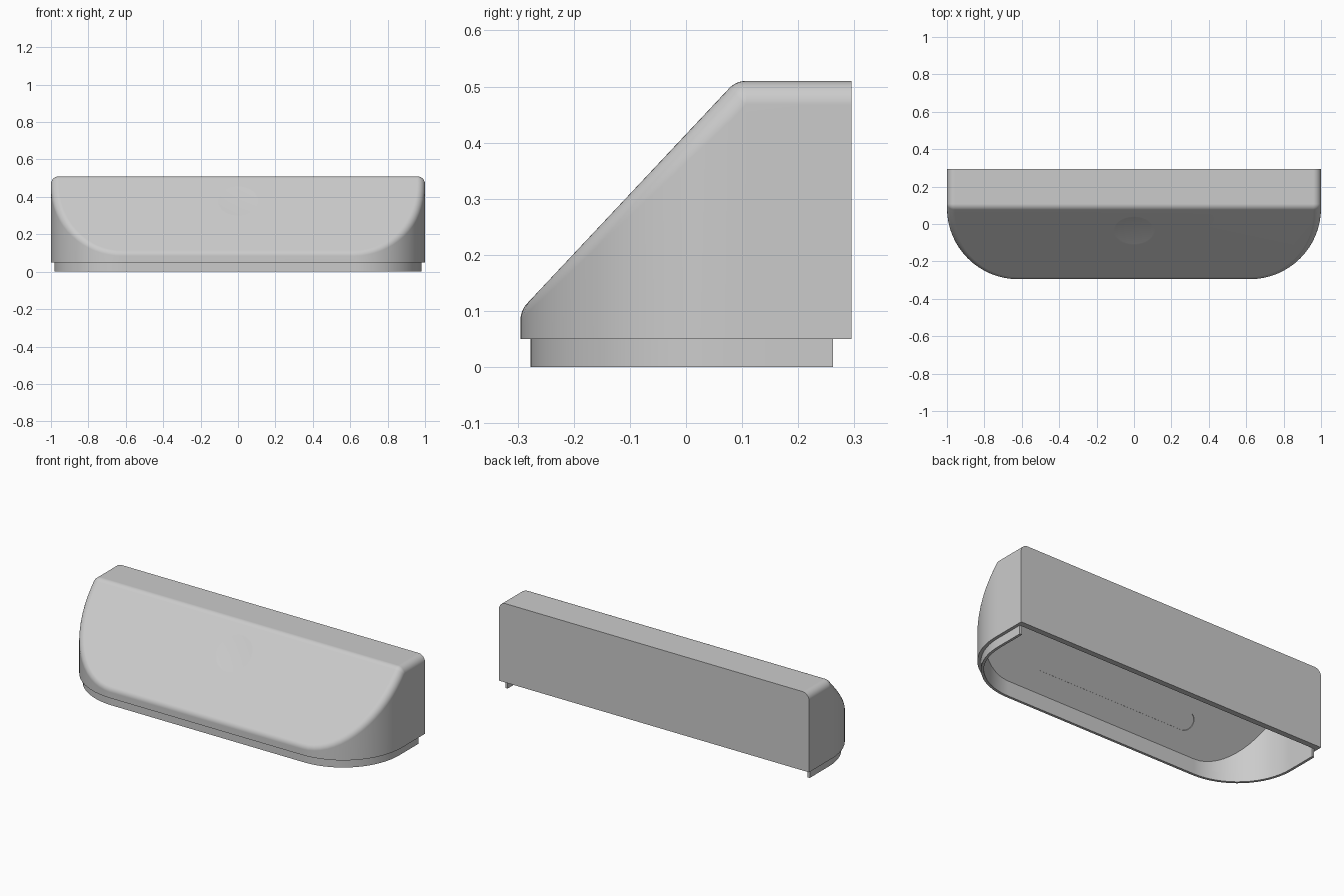
import bpy, bmesh, math
from mathutils import Matrix, Vector

cube = bpy.data.objects.get("Cube")
if cube:
    bpy.data.objects.remove(cube, do_unlink=True)

# Main dimensions
BACK, TOP, BASE = 0.295, 0.51, 0.05
CORNER, CX, CY = 0.38, 0.62, 0.085      # plan corner radius and centre
ROUND, WALL = 0.042, 0.033              # edge rounding, shell thickness
STEPS, ROLL = 16, 8                     # segments per corner, per rounded edge
GRADE, RISE = 1.065, 0.415              # front panel: z = RISE + GRADE * y
TILT = math.atan(GRADE)
UP = Vector((0, 0, 1))
NORMAL = Vector((0, -math.sin(TILT), math.cos(TILT)))

grey = bpy.data.materials.new("light_grey_plastic")
grey.use_nodes = True
grey.diffuse_color = (0.6, 0.6, 0.6, 1)
grey.node_tree.nodes["Principled BSDF"].inputs["Base Color"].default_value = (0.6, 0.6, 0.6, 1)


def make_object(name, bm):
    bmesh.ops.recalc_face_normals(bm, faces=bm.faces[:])
    mesh = bpy.data.meshes.new(name)
    bm.to_mesh(mesh)
    bm.free()
    mesh.materials.append(grey)
    obj = bpy.data.objects.new(name, mesh)
    bpy.context.scene.collection.objects.link(obj)
    return obj


def arc_directions():
    """Wall directions round the front corner on the -x side."""
    angles = [math.pi / 2 * i / STEPS for i in range(STEPS + 1)]
    return [Vector((-math.cos(a), -math.sin(a), 0)) for a in angles]


def outline(inset, back):
    """Plan outline from one back corner, round the front, to the other."""
    r = CORNER - inset
    half = [(-CX - r, back)] + [(-CX + r * d.x, CY + r * d.y) for d in arc_directions()]
    return half + [(-x, y) for x, y in reversed(half)]


def extrude(points, z0, z1):
    bm = bmesh.new()
    face = bm.faces.new([bm.verts.new((x, y, z0)) for x, y in points])
    new = bmesh.ops.extrude_face_region(bm, geom=[face])["geom"]
    bmesh.ops.translate(bm, vec=(0, 0, z1 - z0),
                        verts=[v for v in new if isinstance(v, bmesh.types.BMVert)])
    return bm


def panel_point(y, offset):
    """Point on the sloped panel at the given y, moved along its normal."""
    return Vector((0, y, RISE + GRADE * y)) + NORMAL * offset


def rounded_housing():
    """Wedge whose top and slope edges are rolled with a constant radius."""
    r = ROUND
    drop = RISE - r / math.cos(TILT)
    corner_y = (TOP - r - drop) / GRADE
    side, x = Vector((-1, 0, 0)), r - 1
    # Each station holds the rolling centre, wall direction and cap direction
    half = [(Vector((x, BACK, TOP - r)), side, UP)]
    for k in range(ROLL + 1):
        half.append((Vector((x, corner_y, TOP - r)), side, UP.slerp(NORMAL, k / ROLL)))
    for d in arc_directions():
        y = CY + (CORNER - r) * d.y
        half.append((Vector((-CX + (CORNER - r) * d.x, y, drop + GRADE * y)), d, NORMAL))
    flip = Matrix.Diagonal((-1, 1, 1))
    stations = half + [tuple(flip @ v for v in s) for s in reversed(half)]

    bm = bmesh.new()
    columns = []
    for centre, wall, cap in stations:
        foot = centre + wall * r
        foot.z = BASE
        column = [foot] + [centre + wall.slerp(cap, j / ROLL) * r for j in range(ROLL + 1)]
        columns.append([bm.verts.new(p) for p in column])
    for a, b in zip(columns, columns[1:]):
        for j in range(ROLL + 1):
            bm.faces.new((a[j], b[j], b[j + 1], a[j + 1]))
    rim = [c[-1] for c in columns]
    for i in range(ROLL + 1):                                  # top and its front roll
        bm.faces.new((rim[i], rim[i + 1], rim[-2 - i], rim[-1 - i]))
    bm.faces.new(rim[ROLL + 1:len(rim) - ROLL - 1])            # sloped panel
    bm.faces.new(columns[0] + columns[-1][::-1])               # back
    bm.faces.new([c[0] for c in columns])                      # underside
    bmesh.ops.remove_doubles(bm, verts=bm.verts[:], dist=1e-5)
    return make_object("housing", bm)


def cavity_solid():
    """Sharp-edged wedge that hollows out the housing."""
    bm = extrude(outline(WALL, BACK - WALL), -0.1, TOP - WALL)
    res = bmesh.ops.bisect_plane(bm, geom=bm.verts[:] + bm.edges[:] + bm.faces[:], dist=1e-6,
                                 plane_co=panel_point(0, -WALL), plane_no=NORMAL,
                                 clear_outer=True)
    rim = [e for e in res["geom_cut"] if isinstance(e, bmesh.types.BMEdge)]
    bmesh.ops.edgeloop_fill(bm, edges=rim)
    return make_object("cavity", bm)


def subtract(obj, cutter):
    mod = obj.modifiers.new("cut", "BOOLEAN")
    mod.operation, mod.solver, mod.object = "DIFFERENCE", "EXACT", cutter
    bpy.context.view_layer.objects.active = obj
    bpy.ops.object.modifier_apply(modifier=mod.name)
    bpy.data.objects.remove(cutter, do_unlink=True)


def smooth(obj):
    bpy.ops.object.select_all(action="DESELECT")
    obj.select_set(True)
    bpy.context.view_layer.objects.active = obj
    bpy.ops.object.shade_smooth_by_angle(angle=math.radians(30))
    obj.modifiers.new("even_shading", "WEIGHTED_NORMAL").keep_sharp = True


# Hollow housing
housing = rounded_housing()
subtract(housing, cavity_solid())

# Shallow long slot on the inner side of the sloped panel
stadium = []
for side in (1, -1):
    for i in range(STEPS + 1):
        a = math.pi * i / STEPS - math.pi / 2
        stadium.append((side * (0.47 + 0.05 * math.cos(a)), side * 0.05 * math.sin(a)))
slot_bm = extrude(stadium, -0.02, 0.004)
slot_bm.transform(Matrix.Translation(panel_point(-0.175, -WALL))
                  @ Matrix.Rotation(TILT, 4, "X"))
subtract(housing, make_object("slot", slot_bm))

# Faint dimple on the outer side of the sloped panel
dimple_bm = bmesh.new()
bmesh.ops.create_uvsphere(dimple_bm, u_segments=48, v_segments=32, radius=0.22)
dimple_bm.transform(Matrix.Translation(panel_point(-0.035, 0.019))
                    @ Matrix.Rotation(TILT, 4, "X") @ Matrix.Diagonal((1, 1, 0.1, 1)))
subtract(housing, make_object("dimple", dimple_bm))
smooth(housing)

# Thin locating lip under the front and sides, open at the back
end = BACK - WALL
lip_points = outline(0.018, end) + outline(WALL, end)[::-1]
smooth(make_object("base_lip", extrude(lip_points, 0, BASE)))
